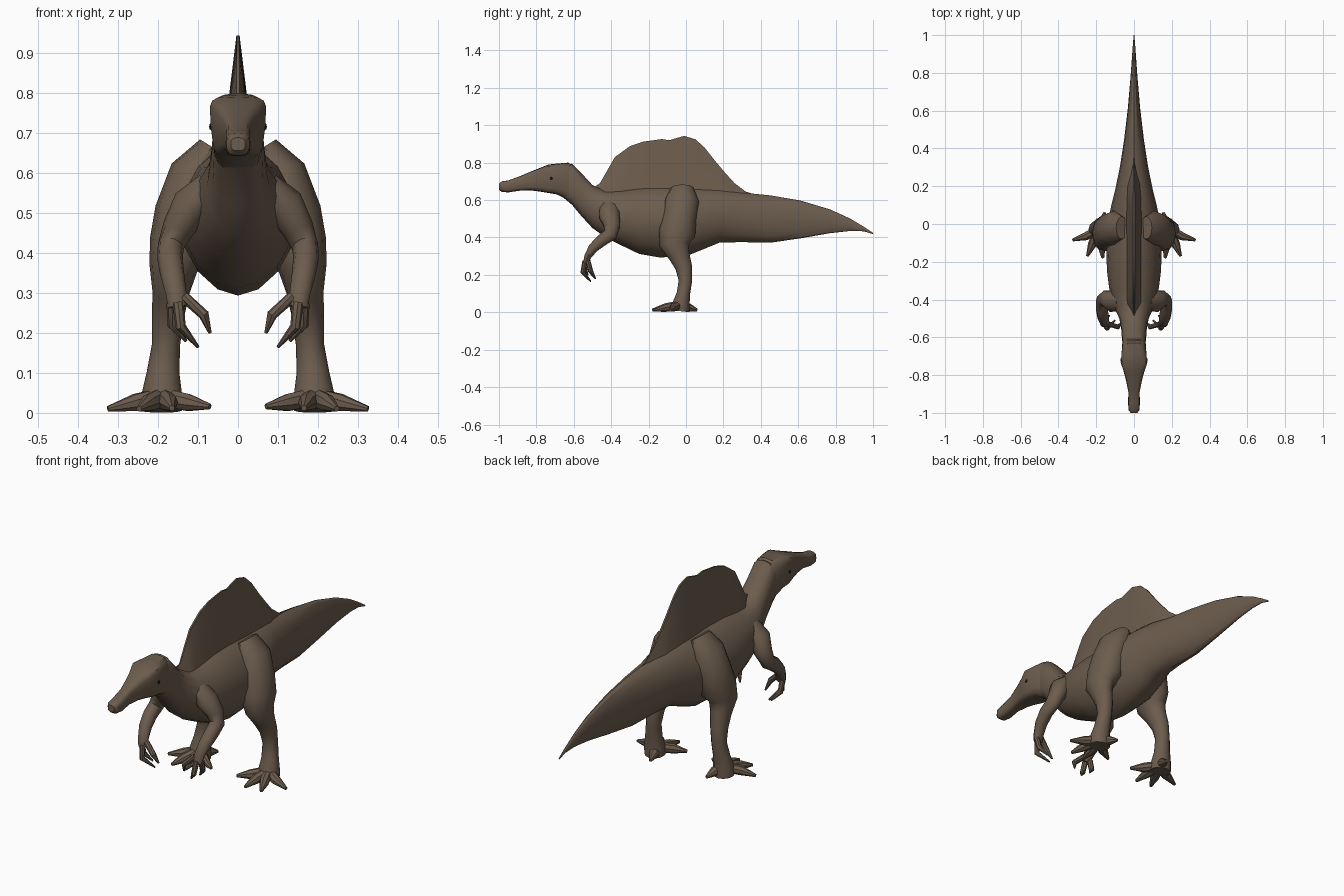
import bpy, bmesh, math
from mathutils import Vector

cube = bpy.data.objects.get("Cube")
if cube:
    bpy.data.objects.remove(cube, do_unlink=True)


def make_material(name, color):
    material = bpy.data.materials.new(name)
    material.use_nodes = True
    material.diffuse_color = color
    shader = next(n for n in material.node_tree.nodes if n.type == 'BSDF_PRINCIPLED')
    shader.inputs["Base Color"].default_value = color
    shader.inputs["Roughness"].default_value = 0.8
    return material


skin = make_material("brown skin", (0.15, 0.108, 0.075, 1))
eye_dark = make_material("dark eye", (0.01, 0.01, 0.01, 1))


def loft(name, rings, angle=32):
    """Skin a list of closed rings and cap both ends."""
    bm = bmesh.new()
    loops = [[bm.verts.new(p) for p in ring] for ring in rings]
    for a, b in zip(loops, loops[1:]):
        for i in range(len(a)):
            j = (i + 1) % len(a)
            bm.faces.new((a[i], a[j], b[j], b[i]))
    bm.faces.new(loops[0])
    bm.faces.new(loops[-1])
    bmesh.ops.recalc_face_normals(bm, faces=bm.faces)
    mesh = bpy.data.meshes.new(name)
    bm.to_mesh(mesh)
    bm.free()
    mesh.materials.append(skin)
    obj = bpy.data.objects.new(name, mesh)
    bpy.context.collection.objects.link(obj)
    bpy.ops.object.select_all(action='DESELECT')
    obj.select_set(True)
    bpy.context.view_layer.objects.active = obj
    bpy.ops.object.shade_smooth_by_angle(angle=math.radians(angle))
    return obj


def bend(value, power):
    return math.copysign(abs(value) ** power, value)


def slice_ring(y, top, bottom, half_width, power, flare=0.0, sides=16):
    """Upright cross-section: low power is boxy, high power is keeled."""
    middle, half_height = (top + bottom) / 2, (top - bottom) / 2
    ring = []
    for i in range(sides):
        a = math.tau * i / sides
        up = bend(math.sin(a), power)
        x = half_width * bend(math.cos(a), power) * (1 + flare * up)
        ring.append((x, y, middle + half_height * up))
    return ring


def tube(name, points, side, sides=10):
    """Limb through (x, y, z, radius across, radius front to back)."""
    centers = [Vector((p[0] * side, p[1], p[2])) for p in points]
    rings = []
    for i, p in enumerate(points):
        before, after = centers[max(i - 1, 0)], centers[min(i + 1, len(points) - 1)]
        along = (after - before).normalized()
        across = Vector((1, 0, 0))
        across = (across - along * across.dot(along)).normalized()
        depth = along.cross(across)
        ring = []
        for k in range(sides):
            a = math.tau * k / sides
            ring.append(centers[i] + across * p[3] * math.cos(a) + depth * p[4] * math.sin(a))
        rings.append(ring)
    return loft(name, rings, 40)


def digit(name, start, knuckle, tip, radius, side):
    """Finger or toe tapering to a blunt claw."""
    sizes = (radius, radius * 0.95, radius * 0.3)
    tube(name, [(*p, r, r) for p, r in zip((start, knuckle, tip), sizes)], side, 8)


# Neck, torso and tail: y, top, bottom, half width, section power
body = [
    (-.70, .77, .65, .05, .7),
    (-.61, .795, .575, .064, .7),
    (-.56, .745, .515, .067, .8),
    (-.50, .68, .45, .078, .9),
    (-.43, .65, .40, .11, 1),
    (-.35, .655, .36, .13, 1),
    (-.25, .67, .312, .143, 1.05),
    (-.14, .675, .293, .147, 1.1),
    (0, .67, .30, .14, 1.1),
    (.10, .665, .34, .12, 1),
    (.18, .66, .373, .1, 1),
    (.30, .64, .375, .075, 1),
    (.45, .625, .372, .052, 1),
    (.61, .598, .395, .033, 1),
    (.77, .55, .423, .019, 1),
    (.88, .50, .435, .011, 1),
    (.95, .458, .433, .006, 1),
    (1, .425, .418, .002, 1),
]
loft("neck_torso_and_tail", [slice_ring(*row) for row in body])

# Head with flat brow and long snout, same columns plus upward flare
head = [
    (-1, .688, .655, .018, .7, 0),
    (-.985, .70, .643, .029, .7, 0),
    (-.95, .705, .641, .031, .6, 0),
    (-.89, .727, .65, .03, .6, 0),
    (-.83, .752, .652, .042, .5, 0),
    (-.78, .772, .645, .055, .5, .05),
    (-.735, .79, .638, .068, .4, .1),
    (-.69, .795, .63, .066, .5, .06),
    (-.63, .80, .60, .062, .65, 0),
    (-.59, .775, .58, .05, .8, 0),
]
loft("head", [slice_ring(*row) for row in head])

# Sail: outline in y and z, thick at the back and thin at the crest
outline = [
    (-.49, .67), (-.46, .69), (-.42, .76), (-.38, .83), (-.30, .888),
    (-.23, .912), (-.13, .926), (-.09, .92), (-.01, .943), (.05, .925),
    (.10, .88), (.155, .81), (.21, .745), (.26, .69), (.32, .645), (.40, .62),
]
base, steps = 0.6, 5
sail = []
for y, crest in outline:
    end_taper = min(1, (crest - base) / 0.15)
    flank = []
    for i in range(steps + 1):
        f = i / steps
        flank.append(((0.004 + 0.042 * (1 - f)) * end_taper, base + (crest - base) * f))
    sail.append([(x, y, z) for x, z in flank] + [(-x, y, z) for x, z in reversed(flank)])
loft("sail", sail, 40)

# Limb paths for one side
leg = [
    (.065, -.02, .665, .035, .06),
    (.105, -.02, .6, .065, .09),
    (.128, -.035, .5, .08, .09),
    (.147, -.048, .42, .075, .098),
    (.162, -.062, .36, .06, .08),
    (.168, -.035, .3, .046, .056),
    (.175, -.012, .24, .04, .045),
    (.18, -.003, .17, .035, .036),
    (.187, -.014, .1, .041, .036),
    (.19, -.025, .05, .05, .045),
    (.19, -.03, .006, .05, .05),
]
arm = [
    (.07, -.41, .57, .035, .05),
    (.115, -.41, .52, .05, .058),
    (.15, -.395, .46, .04, .045),
    (.168, -.405, .415, .033, .038),
    (.17, -.45, .385, .032, .034),
    (.164, -.495, .345, .03, .028),
    (.155, -.525, .3, .026, .02),
    (.15, -.535, .265, .024, .014),
]
toes = {
    "outer_toe": ((.255, -.065, .026), (.325, -.085, .01)),
    "second_toe": ((.222, -.11, .025), (.247, -.17, .01)),
    "third_toe": ((.172, -.11, .025), (.165, -.18, .012)),
    "inner_toe": ((.125, -.08, .026), (.07, -.11, .016)),
    "back_toe": ((.165, .015, .025), (.155, .06, .012)),
}
fingers = {
    "inner_finger": ((.135, -.53, .29), (.085, -.545, .245), (.07, -.525, .2)),
    "middle_finger": ((.15, -.54, .275), (.143, -.552, .215), (.1, -.51, .165)),
    "outer_finger": ((.165, -.525, .275), (.163, -.51, .22), (.13, -.485, .18)),
}

for side, label in ((1, "left"), (-1, "right")):
    tube(label + "_leg", leg, side, 12)
    tube(label + "_arm", arm, side)
    for name, (knuckle, tip) in toes.items():
        digit(f"{label}_{name}", (.19, -.03, .04), knuckle, tip, 0.024, side)
    for name, path in fingers.items():
        digit(f"{label}_{name}", *path, 0.014, side)
    # Eye
    bpy.ops.mesh.primitive_uv_sphere_add(segments=10, ring_count=6, radius=0.008,
                                         location=(side * 0.069, -0.72, 0.715))
    eye = bpy.context.object
    eye.name = label + "_eye"
    eye.scale.x = 0.4
    eye.data.materials.append(eye_dark)
